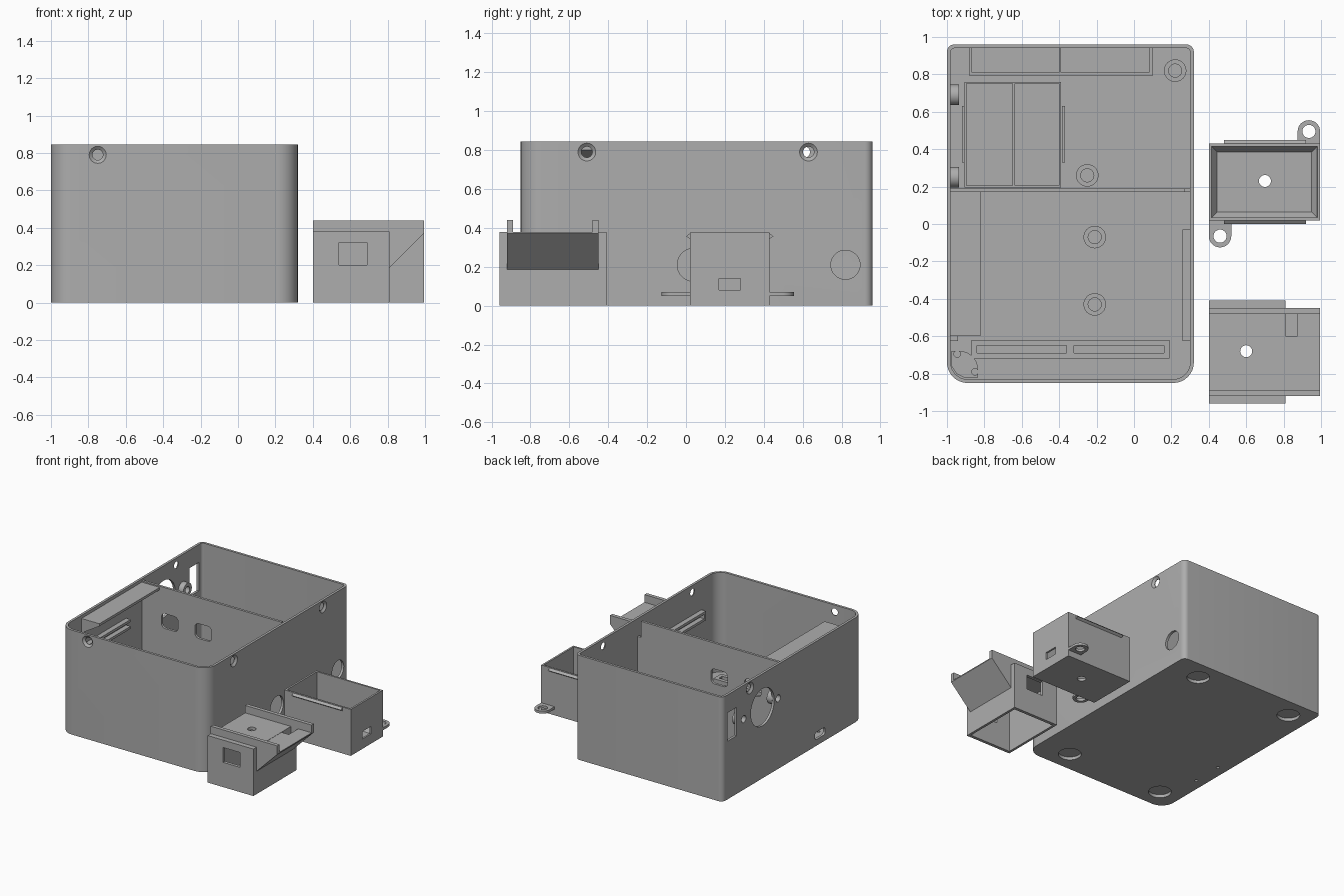
import bpy, bmesh, math
from mathutils import Vector

if "Cube" in bpy.data.objects:
    bpy.data.objects.remove(bpy.data.objects["Cube"])

grey = bpy.data.materials.new("plain grey")
grey.diffuse_color = (0.42, 0.42, 0.42, 1)
grey.use_nodes = True
grey.node_tree.nodes["Principled BSDF"].inputs["Base Color"].default_value = grey.diffuse_color
AXES = {"x": (1, 2, 0), "y": (0, 2, 1), "z": (0, 1, 2)}


def prism(name, pts, a, b, axis="z", top=None):
    """Extrude an outline from a to b along an axis; top is an optional end outline."""
    u, v, w = AXES[axis]
    bm = bmesh.new()
    rings = []
    for outline, d in ((pts, a), (top or pts, b)):
        ring = []
        for p in outline:
            co = Vector((0, 0, 0))
            co[u], co[v], co[w] = p[0], p[1], d
            ring.append(bm.verts.new(co))
        rings.append(ring)
    lo, hi = rings
    bm.faces.new(lo)
    bm.faces.new(hi)
    for i in range(len(lo)):
        j = (i + 1) % len(lo)
        bm.faces.new((lo[i], lo[j], hi[j], hi[i]))
    bmesh.ops.recalc_face_normals(bm, faces=bm.faces)
    me = bpy.data.meshes.new(name)
    bm.to_mesh(me)
    bm.free()
    me.materials.append(grey)
    ob = bpy.data.objects.new(name, me)
    bpy.context.collection.objects.link(ob)
    return ob


def rect(x0, x1, y0, y1):
    return [(x0, y0), (x1, y0), (x1, y1), (x0, y1)]


def box(name, x0, x1, y0, y1, z0, z1):
    return prism(name, rect(x0, x1, y0, y1), z0, z1)


def circle(u, v, r, n=32):
    return [(u + r * math.cos(2 * math.pi * i / n), v + r * math.sin(2 * math.pi * i / n)) for i in range(n)]


def cyl(name, u, v, r, a, b, axis="z", r2=None):
    return prism(name, circle(u, v, r), a, b, axis, circle(u, v, r2) if r2 else None)


def rounded(x0, x1, y0, y1, rf, rb, n=8):
    """Rounded rectangle with separate front and back corner radii."""
    pts = []
    for cx, cy, r, s in ((x1 - rf, y0 + rf, rf, 270), (x1 - rb, y1 - rb, rb, 0),
                         (x0 + rb, y1 - rb, rb, 90), (x0 + rf, y0 + rf, rf, 180)):
        for i in range(n + 1):
            t = math.radians(s + 90 * i / n)
            pts.append((cx + r * math.cos(t), cy + r * math.sin(t)))
    return pts


def combine(ob, others, op="DIFFERENCE"):
    for o in others:
        m = ob.modifiers.new("bool", "BOOLEAN")
        m.object, m.operation, m.solver = o, op, "EXACT"
        dg = bpy.context.evaluated_depsgraph_get()
        me = bpy.data.meshes.new_from_object(ob.evaluated_get(dg))
        ob.modifiers.clear()
        ob.data = me
        bpy.data.objects.remove(o)
    return ob


# Main case: rounded tray
case = prism("case_shell", rounded(-1, 0.32, -0.85, 0.96, 0.11, 0.04), 0, 0.845)
cuts = [prism("c", rounded(-0.98, 0.30, -0.83, 0.94, 0.09, 0.02), 0.04, 0.9)]
# Countersunk lid screw holes
for y in (-0.51, 0.63):
    cuts += [cyl("c", y, 0.79, 0.028, 0.25, 0.35, "x"), cyl("c", y, 0.79, 0.028, 0.305, 0.322, "x", 0.048)]
cuts += [cyl("c", -0.75, 0.79, 0.028, -0.9, -0.8, "y"), cyl("c", -0.75, 0.79, 0.048, -0.852, -0.835, "y", 0.028),
         cyl("c", 0.61, 0.79, 0.028, -1.05, -0.95, "x"), cyl("c", 0.61, 0.79, 0.048, -1.002, -0.985, "x", 0.028)]
# Side wall openings
cuts += [cyl("c", 0.04, 0.21, 0.085, 0.25, 0.35, "x"), cyl("c", 0.82, 0.21, 0.075, 0.25, 0.35, "x"),
         cyl("c", 0.45, 0.575, 0.15, -1.05, -0.95, "x"),
         box("c", -1.05, -0.95, 0.78, 0.90, 0.47, 0.70),
         prism("c", rounded(-0.35, -0.22, 0.05, 0.11, 0.02, 0.02, 4), -1.05, -0.95, "x")]
# Foot recesses and pin holes underneath
cuts += [cyl("c", x, y, 0.085, -0.05, 0.025) for x in (-0.82, 0.05) for y in (-0.68, 0.80)]
cuts += [cyl("c", -0.92, y, 0.013, -0.05, 0.06) for y in (-0.38, -0.13)]
combine(case, cuts)

# Bosses around the large side opening, drilled through the wall
for y in (0.25, 0.69):
    boss = cyl("socket_boss", y, 0.57, 0.055, -0.985, -0.935, "x")
    combine(boss, [cyl("c", y, 0.57, 0.028, -1.1, -0.9, "x")])
    combine(case, [cyl("c", y, 0.57, 0.028, -1.1, -0.9, "x")])

# Divider with two rounded windows and a lowered end
divider = box("divider", -0.985, 0.305, 0.17, 0.19, 0.035, 0.83)
combine(divider, [prism("c", rounded(x - 0.075, x + 0.075, 0.50, 0.62, 0.035, 0.035, 5), 0.1, 0.3, "y")
                  for x in (-0.73, -0.43)] + [box("c", 0.27, 0.4, 0.1, 0.3, 0.7, 0.9)])

# Wedge shelf on the left wall
prism("wedge_shelf", [(-0.985, 0.82), (-0.82, 0.82), (-0.82, 0.80), (-0.985, 0.70)], -0.6, 0.175, "y")

# Board rails on both side walls, each a pair of strips with end stops
for side, wall, inner in (("left", -0.985, -0.94), ("right", 0.305, 0.26)):
    a, b = sorted((wall, inner))
    for z in (0.53, 0.585):
        box(side + "_board_rail", a, b, -0.61, -0.03, z, z + 0.02)
    box(side + "_rail_stop", a, b, -0.625, -0.605, 0.53, 0.605)

# Floor standoffs
for x, y in ((0.22, 0.82), (-0.25, 0.26), (-0.21, -0.07), (-0.21, -0.43)):
    combine(cyl("floor_standoff", x, y, 0.06, 0.035, 0.12), [cyl("c", x, y, 0.035, 0.06, 0.2)])

# Low framed trays on the floor
for name, outer, pockets in (
        ("module_tray", (-0.905, -0.39, 0.195, 0.76), (rect(-0.895, -0.65, 0.205, 0.75), rect(-0.635, -0.40, 0.205, 0.75))),
        ("back_tray", (-0.88, 0.10, 0.79, 0.942), (rect(-0.865, -0.40, 0.81, 0.94), rect(-0.39, 0.08, 0.81, 0.94))),
        ("front_tray", (-0.87, 0.19, -0.72, -0.62), (rect(-0.84, -0.36, -0.69, -0.65), rect(-0.32, 0.16, -0.69, -0.65)))):
    tray = box(name, *outer, 0.035, 0.08)
    combine(tray, [prism("c", p, 0.045, 0.2) for p in pockets])
for x in (-0.92, -0.385):
    box("tray_clip", x, x + 0.015, 0.33, 0.63, 0.035, 0.2)

# Rounded pad in the front left corner
pad = prism("corner_pad", [(-0.93 + 0.095 * math.cos(t * math.pi / 24), -0.775 + 0.095 * math.sin(t * math.pi / 24))
                           for t in range(13)] + [(-0.975, -0.68), (-0.975, -0.76), (-0.95, -0.80), (-0.91, -0.82), (-0.835, -0.82)],
            0.035, 0.08)
combine(pad, [cyl("c", -0.945, -0.695, 0.018, 0, 0.2), cyl("c", -0.85, -0.79, 0.018, 0, 0.2)])

# Small open box with sloped inner foot, floor hole and cable slot
small = box("small_box", 0.40, 0.995, 0.02, 0.43, 0, 0.375)
combine(small, [box("c", 0.415, 0.98, 0.035, 0.415, 0.06, 0.5),
                prism("c", rect(0.445, 0.95, 0.065, 0.385), 0.02, 0.0605, "z", rect(0.415, 0.98, 0.035, 0.415)),
                cyl("c", 0.70, 0.23, 0.032, -0.1, 0.1),
                box("c", 0.93, 1.1, 0.17, 0.28, 0.08, 0.14)])
# Snap ridges along the long sides
for y, s in ((0.025, -1), (0.425, 1)):
    prism("snap_ridge", [(y, 0.34), (y + s * 0.024, 0.357), (y, 0.375)], 0.48, 0.92, "x")
# Screw ears
for x, y, y0, y1 in ((0.46, -0.065, -0.065, 0.022), (0.935, 0.495, 0.428, 0.495)):
    ear = cyl("screw_ear", x, y, 0.06, 0.05, 0.07)
    combine(ear, [box("c", x - 0.06, x + 0.06, y0, y1, 0.05, 0.07)], "UNION")
    combine(ear, [cyl("c", x, y, 0.035, 0, 0.2)])

# Sliding cover: hollow block, open below, with windows in both sides
cover = box("cover_block", 0.40, 0.81, -0.96, -0.41, 0, 0.38)
combine(cover, [box("c", 0.42, 0.79, -0.935, -0.435, -0.1, 0.355),
                box("c", 0.54, 0.69, -1.1, -0.3, 0.20, 0.32),
                cyl("c", 0.60, -0.68, 0.032, 0.3, 0.5)])
# Wedge nose beyond the cover, with a notch
nose = prism("cover_nose", [(0.805, 0.18), (0.995, 0.37), (0.995, 0.378), (0.805, 0.378)], -0.92, -0.45, "y")
combine(nose, [box("c", 0.81, 0.875, -0.60, -0.48, 0.28, 0.5)])
# Guide rails on the cover
for y in (-0.92, -0.48):
    box("cover_rail", 0.40, 0.995, y, y + 0.03, 0.372, 0.44)

# Smooth rounded walls, keep edges sharp
for o in bpy.data.objects:
    o.select_set(True)
bpy.context.view_layer.objects.active = case
bpy.ops.object.shade_smooth_by_angle(angle=math.radians(30))
